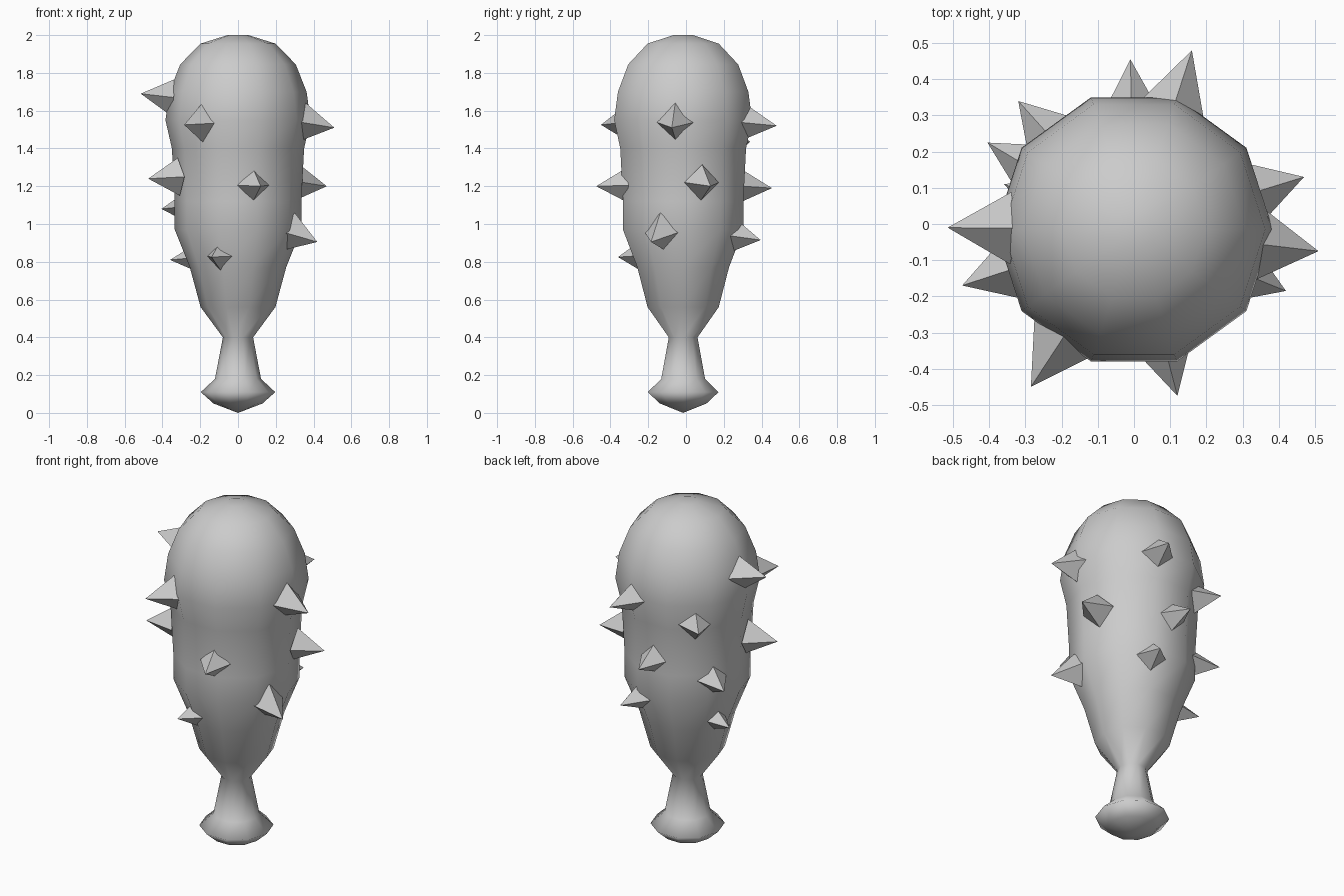
import bpy, bmesh
from math import cos, sin, tau
from mathutils import Vector

if "Cube" in bpy.data.objects:
    bpy.data.objects.remove(bpy.data.objects["Cube"])

CY = -0.015      # axis of the club in y
SIDES = 10


def make_object(name, bm, smooth):
    bmesh.ops.recalc_face_normals(bm, faces=bm.faces)
    mesh = bpy.data.meshes.new(name)
    bm.to_mesh(mesh)
    bm.free()
    for p in mesh.polygons:
        p.use_smooth = smooth
    ob = bpy.data.objects.new(name, mesh)
    bpy.context.collection.objects.link(ob)
    return ob


# Club body: ten-sided lathe, (radius, z) from pommel to head
profile = [(0.13, 0.05), (0.197, 0.11), (0.122, 0.18), (0.08, 0.40),
           (0.198, 0.56), (0.255, 0.77), (0.335, 0.97), (0.335, 1.12),
           (0.35, 1.40), (0.384, 1.55), (0.363, 1.70), (0.306, 1.845),
           (0.198, 1.955), (0.055, 2.0)]
bm = bmesh.new()
rings = [[bm.verts.new((r * cos(tau * i / SIDES), CY + r * sin(tau * i / SIDES), z))
          for i in range(SIDES)] for r, z in profile]
for a, b in zip(rings, rings[1:]):
    for i in range(SIDES):
        j = (i + 1) % SIDES
        bm.faces.new((a[i], a[j], b[j], b[i]))
bottom = bm.verts.new((0, CY, 0.0))
for i in range(SIDES):
    bm.faces.new((rings[0][(i + 1) % SIDES], rings[0][i], bottom))
bm.faces.new(rings[-1])
make_object("club_body", bm, True)


# Spikes: four-sided pyramids pointing out of the body
def spike(name, tip, base_r, base_z, half):
    tip = Vector(tip)
    radial = Vector((tip.x, tip.y - CY, 0)).normalized()
    centre = Vector((0, CY, base_z)) + radial * base_r
    axis = (tip - centre).normalized()
    side = Vector((0, 0, 1)).cross(axis).normalized()
    up = axis.cross(side)
    bm = bmesh.new()
    base = [bm.verts.new(centre + d * half) for d in (side, up, -side, -up)]
    top = bm.verts.new(tip)
    bm.faces.new(base[::-1])
    for i in range(4):
        bm.faces.new((base[i], base[(i + 1) % 4], top))
    make_object(name, bm, False)


# tip position, base distance from the axis, base height, base half-diagonal
spikes = [
    ((-0.515, -0.01, 1.69), 0.34, 1.67, 0.10),
    ((-0.285, -0.45, 1.525), 0.34, 1.535, 0.105),
    ((0.51, -0.075, 1.51), 0.34, 1.54, 0.105),
    ((0.16, 0.48, 1.52), 0.33, 1.54, 0.10),
    ((-0.32, 0.34, 1.435), 0.33, 1.43, 0.09),
    ((-0.475, -0.17, 1.24), 0.33, 1.25, 0.10),
    ((0.12, -0.475, 1.20), 0.32, 1.205, 0.085),
    ((0.47, 0.13, 1.20), 0.33, 1.22, 0.095),
    ((-0.01, 0.455, 1.19), 0.32, 1.20, 0.08),
    ((-0.405, 0.225, 1.08), 0.31, 1.09, 0.085),
    ((0.42, -0.185, 0.905), 0.29, 0.96, 0.105),
    ((0.15, 0.395, 0.915), 0.28, 0.94, 0.09),
    ((-0.36, 0.11, 0.81), 0.24, 0.82, 0.07),
    ((-0.14, -0.36, 0.825), 0.25, 0.83, 0.075),
]
for n, s in enumerate(spikes, 1):
    spike(f"spike_{n}", *s)
